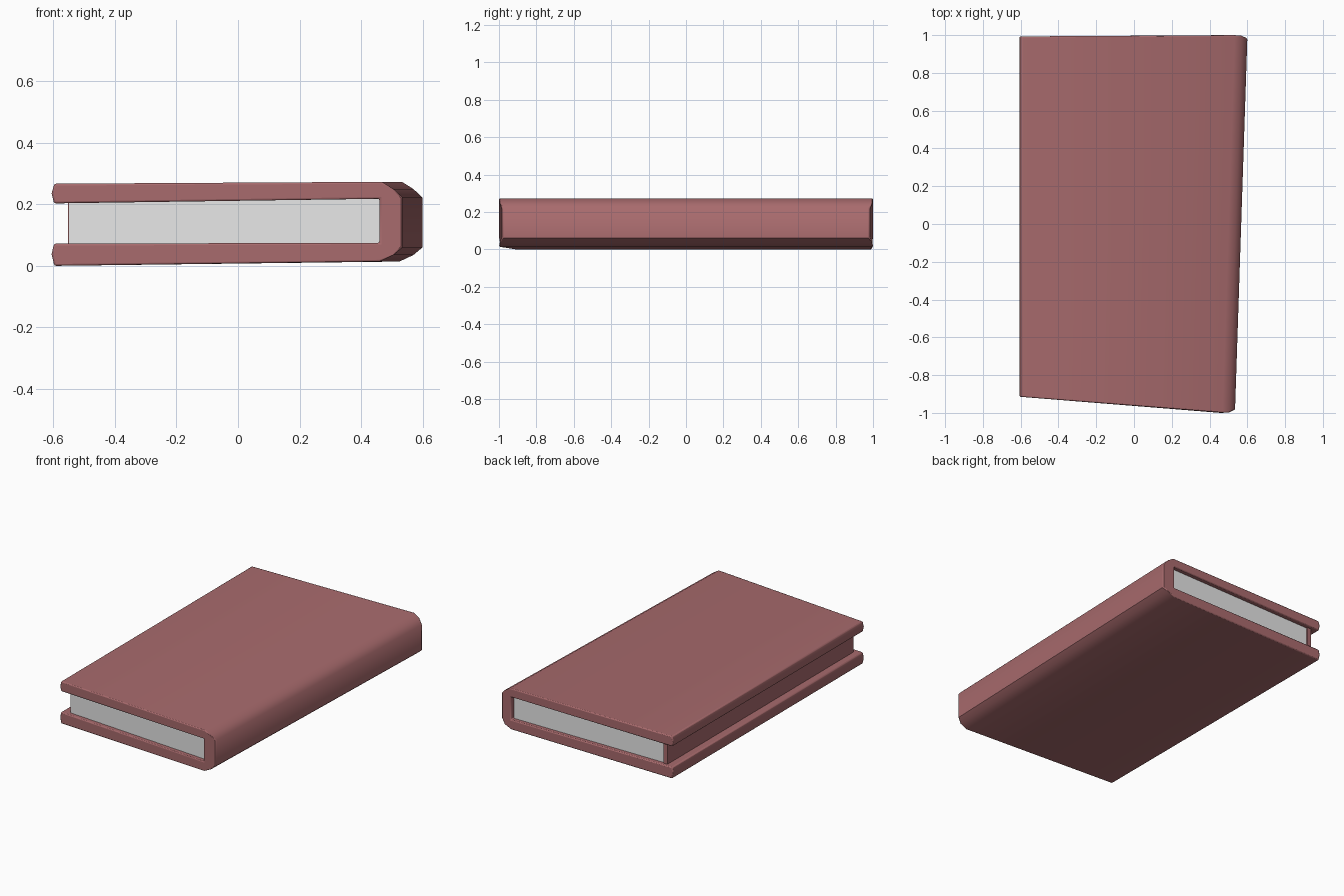
import bpy, bmesh, math

if "Cube" in bpy.data.objects:
    bpy.data.objects.remove(bpy.data.objects["Cube"])


def material(name, rgb):
    m = bpy.data.materials.new(name)
    m.diffuse_color = (*rgb, 1.0)
    m.use_nodes = True
    m.node_tree.nodes["Principled BSDF"].inputs["Base Color"].default_value = m.diffuse_color
    return m


RED = material("dusty red", (0.39, 0.145, 0.152))
WHITE = material("paper white", (0.80, 0.80, 0.80))

SPINE_SHIFT = 0.065   # the spine edge runs slightly askew


def place(x, z, back, inset):
    """Put a profile point on the slanted front edge or on the back edge."""
    t = min(1.0, (x + 0.6) / 1.06)
    if back:
        y = 0.993 + 0.007 * t - inset
    else:
        y = -0.915 - 0.085 * t + inset
    if back and x > 0.4:
        x += SPINE_SHIFT
    return (x, y, z)


def loft(name, profile, mat, front_inset=0.0, back_inset=0.0, bevel=0.0):
    bm = bmesh.new()
    rings = []
    for back, inset in ((False, front_inset), (True, back_inset)):
        ring = []
        for x, z in profile:
            extra = 0.018 if x > 0.52 else 0.0   # spine is a touch shorter
            ring.append(bm.verts.new(place(x, z, back, inset + extra)))
        rings.append(ring)
        bm.faces.new(ring)
    n = len(profile)
    for i in range(n):
        j = (i + 1) % n
        bm.faces.new((rings[0][i], rings[0][j], rings[1][j], rings[1][i]))
    bmesh.ops.recalc_face_normals(bm, faces=bm.faces)
    me = bpy.data.meshes.new(name)
    bm.to_mesh(me)
    bm.free()
    me.materials.append(mat)
    ob = bpy.data.objects.new(name, me)
    bpy.context.collection.objects.link(ob)
    if bevel:
        b = ob.modifiers.new("soft edges", 'BEVEL')
        b.width = bevel
        b.segments = 2
        b.limit_method = 'ANGLE'
        b.angle_limit = math.radians(60)
    return ob


# Cover: one C-shaped section with a chamfered spine
cover = loft("cover", [
    (-0.597, 0.267), (0.468, 0.273), (0.505, 0.250), (0.535, 0.222),
    (0.535, 0.060), (0.505, 0.035), (0.460, 0.014), (-0.597, 0.000),
    (-0.606, 0.038), (-0.598, 0.072), (0.460, 0.075), (0.460, 0.218),
    (-0.598, 0.203), (-0.606, 0.235)], RED, bevel=0.006)

# Page block, showing white at both ends
loft("pages", [(-0.549, 0.060), (0.470, 0.060), (0.470, 0.230), (-0.549, 0.215)],
     WHITE, 0.028, 0.028)

# Red wall closing the fore edge between the covers
loft("fore_edge_wall", [(-0.552, 0.060), (-0.525, 0.060), (-0.525, 0.215), (-0.552, 0.215)],
     RED, 0.032, 0.020)

# Smooth the spine while keeping the cover edges sharp
bpy.ops.object.select_all(action='DESELECT')
cover.select_set(True)
bpy.context.view_layer.objects.active = cover
bpy.ops.object.shade_smooth_by_angle(angle=math.radians(50))
